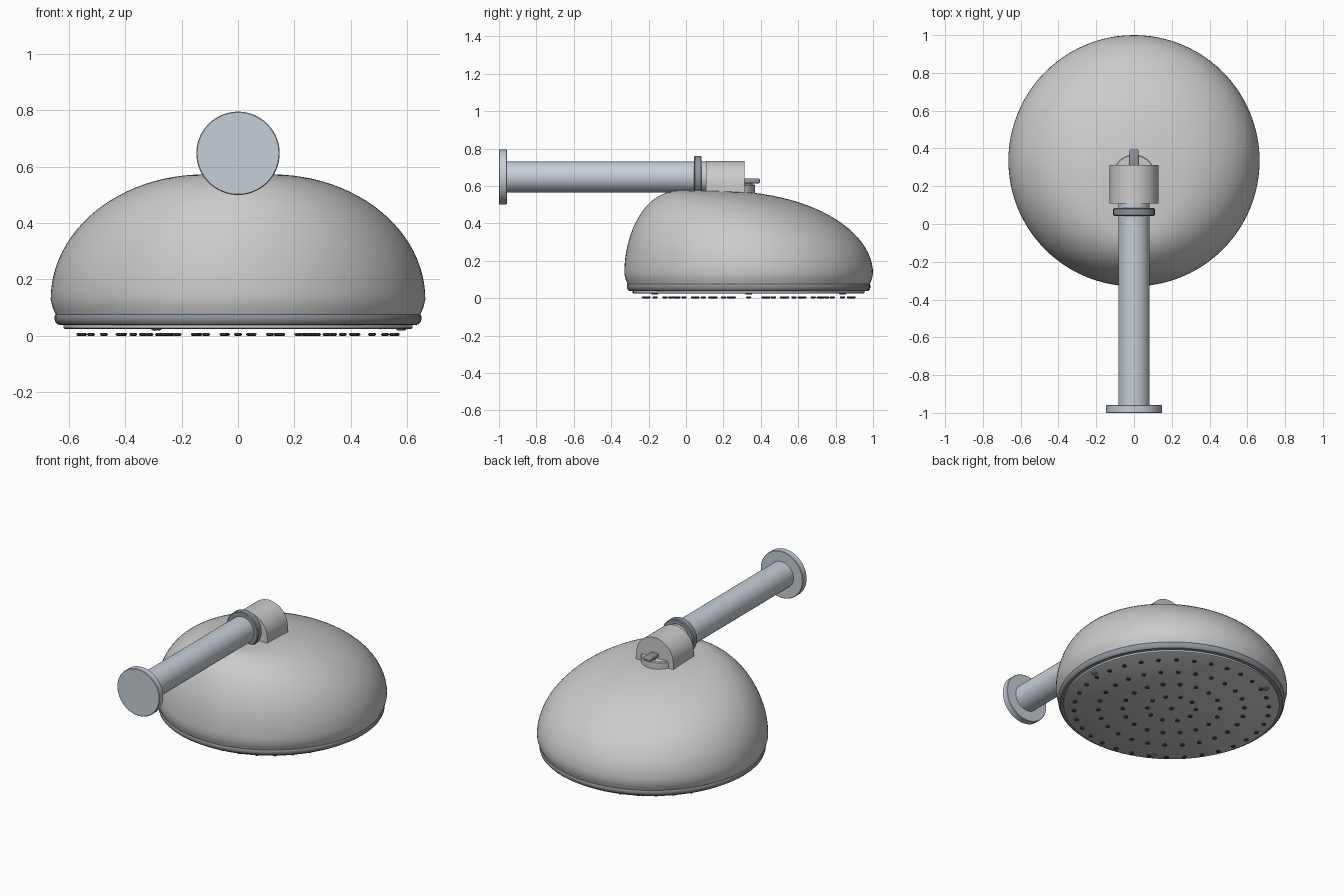
import bpy, bmesh, math
from mathutils import Vector, Matrix

if "Cube" in bpy.data.objects:
    bpy.data.objects.remove(bpy.data.objects["Cube"])

CY = 0.335  # centre of the spray head along y


def material(name, rgb):
    m = bpy.data.materials.new(name)
    m.diffuse_color = (*rgb, 1)
    m.use_nodes = True
    m.node_tree.nodes["Principled BSDF"].inputs["Base Color"].default_value = m.diffuse_color
    return m


WHITE = material("white", (0.90, 0.90, 0.90))
STEEL = material("steel", (0.57, 0.62, 0.68))
DARK_STEEL = material("dark_steel", (0.27, 0.30, 0.33))
RUBBER = material("rubber", (0.10, 0.10, 0.11))


def finish(name, bm, mat=WHITE, angle=35):
    bmesh.ops.recalc_face_normals(bm, faces=bm.faces)
    me = bpy.data.meshes.new(name)
    bm.to_mesh(me)
    bm.free()
    ob = bpy.data.objects.new(name, me)
    bpy.context.collection.objects.link(ob)
    me.materials.append(mat)
    bpy.ops.object.select_all(action='DESELECT')
    ob.select_set(True)
    bpy.context.view_layer.objects.active = ob
    bpy.ops.object.shade_smooth_by_angle(angle=math.radians(angle))
    return ob


def loft(bm, rows, n, mat=Matrix()):
    """Capped stack of ellipses; each row is (height, y offset, rx, ry)."""
    rings = []
    for h, cy, rx, ry in rows:
        rings.append([bm.verts.new(mat @ Vector((
            rx * math.cos(2 * math.pi * i / n),
            cy + ry * math.sin(2 * math.pi * i / n), h))) for i in range(n)])
    for a, b in zip(rings, rings[1:]):
        for i in range(n):
            j = (i + 1) % n
            bm.faces.new((a[i], a[j], b[j], b[i]))
    bm.faces.new(rings[0][::-1])
    bm.faces.new(rings[-1])


def lathe(name, profile, origin, mat=WHITE, along_y=False, n=64):
    """Turned part from (radius, height) points."""
    bm = bmesh.new()
    m = Matrix.Translation(origin)
    if along_y:
        m = m @ Matrix.Rotation(-math.pi / 2, 4, 'X')
    loft(bm, [(h, 0, r, r) for r, h in profile], n, m)
    return finish(name, bm, mat)


# Lopsided dome: elliptical front, back and side profiles, steeper toward the wall
rows = [(0.07, CY, 0.645, 0.645), (0.10, CY, 0.658, 0.658)]
for i in range(25):
    t = math.radians(90 * i / 24)
    c, z = math.cos(t), 0.13 + 0.443 * math.sin(t)
    back, front, side = 0.20 + 0.80 * c, -0.05 - 0.28 * c, 0.12 + 0.545 * c
    rows.append((z, (back + front) / 2, side, (back - front) / 2))
bm = bmesh.new()
loft(bm, rows, 96)
finish("dome", bm, angle=60)

# Rim ring and face plate
lathe("rim_ring", [(0.625, 0.038), (0.640, 0.040), (0.648, 0.048), (0.651, 0.058),
                   (0.651, 0.070), (0.647, 0.076), (0.62, 0.076)],
      (0, CY, 0), DARK_STEEL, n=96)
lathe("face_plate", [(0.615, 0.025), (0.62, 0.028), (0.62, 0.045)], (0, CY, 0), n=96)

# Three face screws
bm = bmesh.new()
for k in range(3):
    a = 2 * math.pi * k / 3
    m = Matrix.Translation((0.58 * math.cos(a), CY + 0.58 * math.sin(a), 0))
    loft(bm, [(0.019, 0, 0.012, 0.012), (0.022, 0, 0.018, 0.018),
              (0.030, 0, 0.018, 0.018)], 16, m)
finish("face_screws", bm, DARK_STEEL)

# Concentric rings of nozzles around a centre one
bm = bmesh.new()
for ring, count in enumerate((1, 10, 18, 26, 34)):
    r = 0.14 * ring
    for k in range(count):
        a = 2 * math.pi * k / count
        m = Matrix.Translation((r * math.cos(a), CY + r * math.sin(a), 0))
        loft(bm, [(0.0, 0, 0.010, 0.010), (0.003, 0, 0.014, 0.014),
                  (0.007, 0, 0.014, 0.014), (0.010, 0, 0.010, 0.010)], 12, m)
finish("nozzles", bm, RUBBER)

# Wall flange, arm and collar
AZ = 0.648
lathe("wall_flange", [(0.145, 0), (0.148, 0.003), (0.148, 0.039), (0.145, 0.042)],
      (0, -1, AZ), STEEL, True)
lathe("arm", [(0.083, 0), (0.083, 1.09)], (0, -0.97, AZ), STEEL, True)
lathe("collar", [(0.105, 0), (0.110, 0.005), (0.110, 0.037), (0.105, 0.042)],
      (0, 0.042, AZ + 0.003), DARK_STEEL, True)

# Arched connector block
bm = bmesh.new()
outline = [(0.13 * math.cos(math.pi * i / 32), 0.605 + 0.13 * math.sin(math.pi * i / 32))
           for i in range(33)] + [(-0.13, 0.55), (0.13, 0.55)]
face = bm.faces.new([bm.verts.new((x, 0.108, z)) for x, z in outline])
ext = bmesh.ops.extrude_face_region(bm, geom=[face])
bmesh.ops.translate(bm, vec=(0, 0.205, 0),
                    verts=[v for v in ext["geom"] if isinstance(v, bmesh.types.BMVert)])
finish("connector_block", bm)

# Swivel base, lever post and lever
lathe("swivel_base", [(0.11, 0.54), (0.11, 0.604), (0.105, 0.609)], (0, 0.258, 0))
lathe("lever_post", [(0.02, 0.58), (0.02, 0.62)], (0, 0.335, 0), STEEL, n=24)
bm = bmesh.new()
bmesh.ops.create_cube(bm, size=1, matrix=Matrix.Translation((0, 0.345, 0.627))
                      @ Matrix.Diagonal((0.05, 0.10, 0.026, 1)))
bmesh.ops.bevel(bm, geom=bm.edges[:], offset=0.008, segments=3, profile=0.5, affect='EDGES')
finish("lever", bm, DARK_STEEL)
